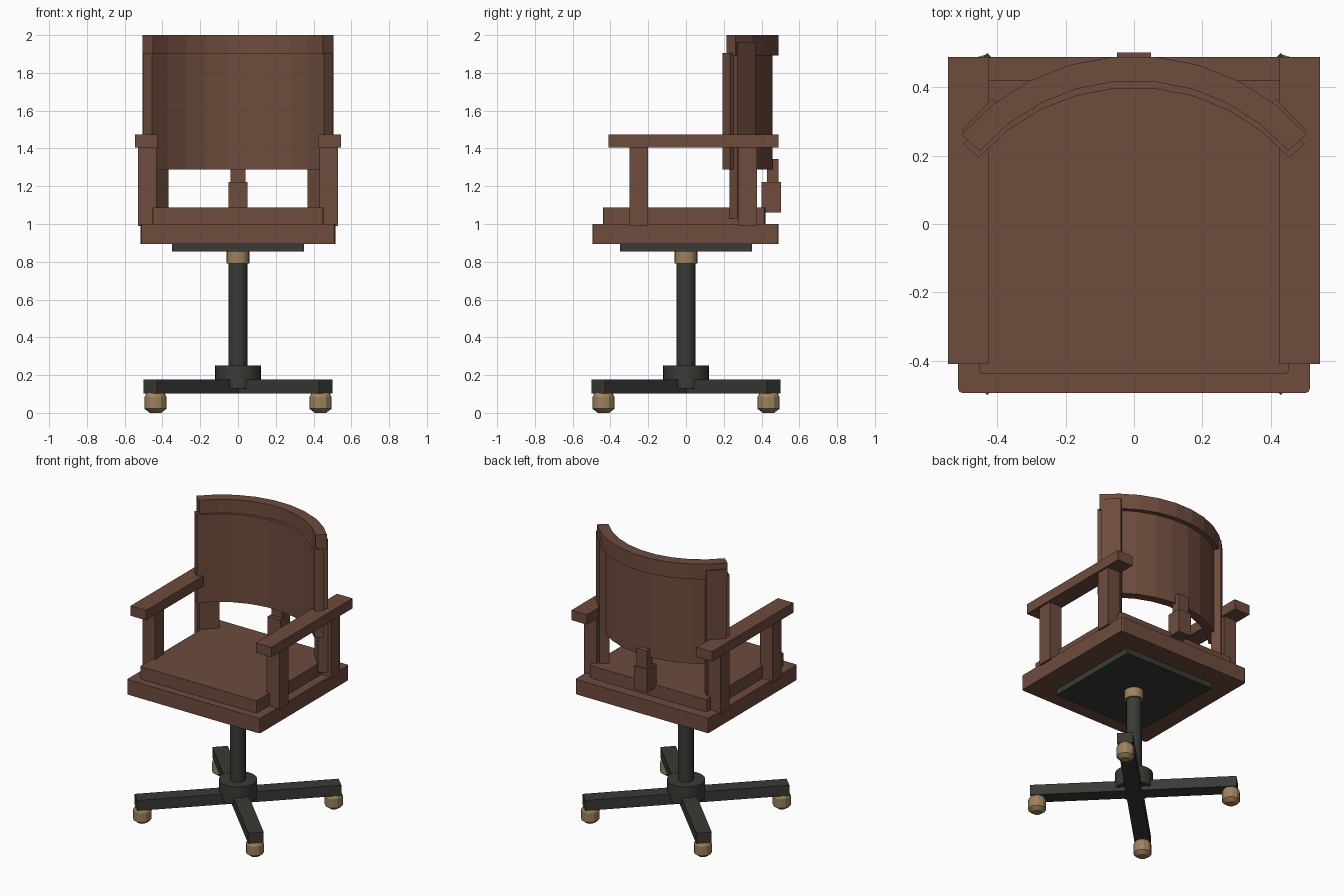
import bpy, bmesh, math
from mathutils import Matrix

if "Cube" in bpy.data.objects:
    bpy.data.objects.remove(bpy.data.objects["Cube"])


def material(name, rgb):
    m = bpy.data.materials.new(name)
    m.diffuse_color = (*rgb, 1)
    m.use_nodes = True
    m.node_tree.nodes["Principled BSDF"].inputs["Base Color"].default_value = m.diffuse_color
    return m


WOOD = material("brown wood", (0.155, 0.072, 0.046))
METAL = material("dark metal", (0.040, 0.044, 0.036))
TAN = material("tan brass", (0.34, 0.225, 0.11))


def finish(name, bm, mat):
    bmesh.ops.recalc_face_normals(bm, faces=bm.faces)
    me = bpy.data.meshes.new(name)
    bm.to_mesh(me)
    bm.free()
    me.materials.append(mat)
    ob = bpy.data.objects.new(name, me)
    bpy.context.collection.objects.link(ob)
    return ob


def box(name, x, y, z, mat, angle=0, bevel=0):
    """Box from ranges, turned about its own vertical axis."""
    bm = bmesh.new()
    bmesh.ops.create_cube(bm, size=1)
    size = [b - a for a, b in (x, y, z)]
    mid = [(a + b) / 2 for a, b in (x, y, z)]
    bm.transform(Matrix.Translation(mid) @ Matrix.Rotation(angle, 4, 'Z')
                 @ Matrix.Diagonal((*size, 1)))
    if bevel:
        edges = [e for e in bm.edges
                 if abs(e.verts[0].co.z - e.verts[1].co.z) > 0.01]
        bmesh.ops.bevel(bm, geom=edges, offset=bevel, segments=2,
                        profile=0.5, affect='EDGES')
    return finish(name, bm, mat)


def lathe(name, profile, sides, mat, at=(0, 0)):
    """Stack of rings (radius, z) with closed ends."""
    bm = bmesh.new()
    rings = [[bm.verts.new((at[0] + r * math.cos(2 * math.pi * i / sides),
                            at[1] + r * math.sin(2 * math.pi * i / sides), z))
              for i in range(sides)] for r, z in profile]
    for a, b in zip(rings, rings[1:]):
        for i in range(sides):
            j = (i + 1) % sides
            bm.faces.new((a[i], a[j], b[j], b[i]))
    bm.faces.new(rings[0])
    bm.faces.new(rings[-1])
    ob = finish(name, bm, mat)
    return ob


def arc_panel(name, cy, r0, r1, half_deg, z, segs, mat):
    """Curved slab swept about a vertical axis at (0, cy)."""
    bm = bmesh.new()
    cols = []
    for i in range(segs + 1):
        a = math.radians(half_deg) * (2 * i / segs - 1)
        cols.append([bm.verts.new((r * math.sin(a), cy + r * math.cos(a), h))
                     for r, h in ((r0, z[0]), (r1, z[0]), (r1, z[1]), (r0, z[1]))])
    for a, b in zip(cols, cols[1:]):
        for k in range(4):
            m = (k + 1) % 4
            bm.faces.new((a[k], a[m], b[m], b[k]))
    bm.faces.new(cols[0])
    bm.faces.new(cols[-1])
    return finish(name, bm, mat)


# Seat
box("seat_base", (-0.515, 0.515), (-0.495, 0.49), (0.895, 1.0), WOOD, bevel=0.012)
box("seat_pad", (-0.453, 0.453), (-0.44, 0.42), (0.99, 1.087), WOOD, bevel=0.012)

# Curved backrest and top rail
arc_panel("back_panel", -0.207, 0.607, 0.667, 48.6, (1.288, 1.905), 9, WOOD)
arc_panel("top_rail", -0.178, 0.598, 0.671, 49.0, (1.893, 2.0), 9, WOOD)

# Bracket behind the seat
box("back_bracket_block", (-0.05, 0.05), (0.40, 0.503), (1.06, 1.223), WOOD)
box("back_bracket_tongue", (-0.04, 0.04), (0.43, 0.49), (1.215, 1.345), WOOD)

# Arms and back uprights, both sides
for s, side in ((-1, "left"), (1, "right")):
    def span(a, b):
        return tuple(sorted((s * a, s * b)))
    box(f"{side}_armrest", span(0.425, 0.545), (-0.41, 0.49), (1.405, 1.475), WOOD)
    box(f"{side}_front_arm_post", span(0.432, 0.53), (-0.30, -0.20), (0.99, 1.41), WOOD)
    box(f"{side}_rear_arm_post", span(0.432, 0.53), (0.275, 0.375), (0.99, 1.41), WOOD)
    box(f"{side}_back_upright", span(0.372, 0.502), (0.266, 0.330), (1.03, 1.96),
        WOOD, angle=-s * math.radians(46))

# Pedestal
box("mounting_plate", (-0.35, 0.35), (-0.35, 0.35), (0.855, 0.90), METAL)
column = [lathe("collar", [(0.062, 0.79), (0.062, 0.857)], 16, TAN),
          lathe("column", [(0.05, 0.2), (0.05, 0.80)], 16, METAL),
          lathe("hub", [(0.122, 0.13), (0.122, 0.25)], 24, METAL)]

# Four diagonal feet: two crossed bars
for i, ang in enumerate((45, -45)):
    box(f"foot_bar_{i + 1}", (-0.658, 0.658), (-0.05, 0.05), (0.103, 0.176),
        METAL, angle=math.radians(ang))

# Casters under the foot ends
for sx in (-1, 1):
    for sy in (-1, 1):
        column.append(lathe(
            "caster", [(0.03, 0.0), (0.05, 0.015), (0.058, 0.022), (0.058, 0.085), (0.048, 0.105)],
            12, TAN, (sx * 0.437, sy * 0.437)))

# Round parts are shaded smooth with crisp rims
for ob in column:
    bpy.ops.object.select_all(action='DESELECT')
    ob.select_set(True)
    bpy.context.view_layer.objects.active = ob
    bpy.ops.object.shade_smooth_by_angle(angle=math.radians(25))
